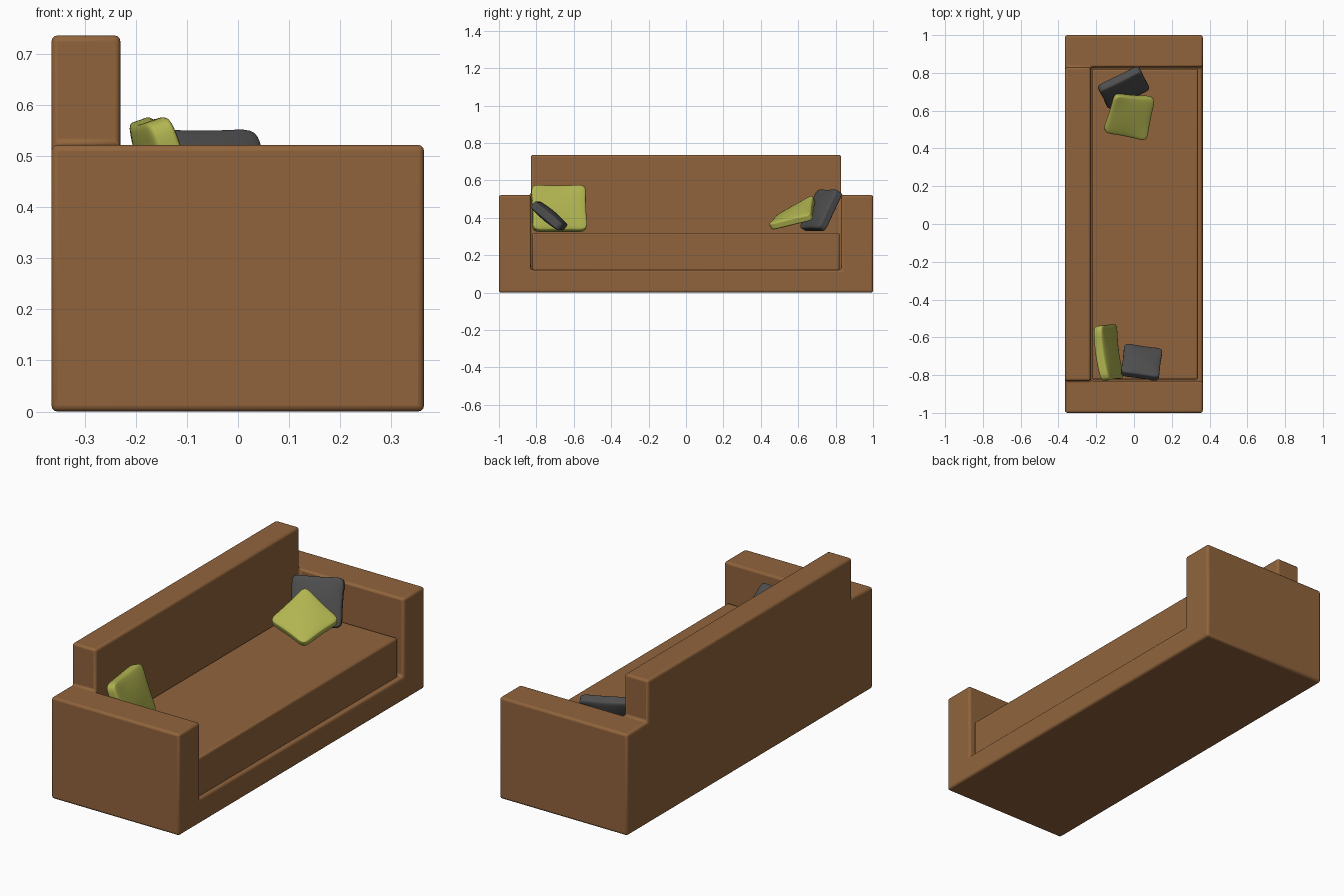
import bpy, bmesh, math
from mathutils import Vector

if "Cube" in bpy.data.objects:
    bpy.data.objects.remove(bpy.data.objects["Cube"])


def material(name, rgb):
    m = bpy.data.materials.new(name)
    m.diffuse_color = (*rgb, 1)
    m.use_nodes = True
    m.node_tree.nodes["Principled BSDF"].inputs["Base Color"].default_value = m.diffuse_color
    return m


brown = material("brown fabric", (0.28, 0.127, 0.045))
green = material("green fabric", (0.44, 0.46, 0.08))
grey = material("dark grey fabric", (0.075, 0.075, 0.077))


def make_object(name, bm, mat):
    bmesh.ops.recalc_face_normals(bm, faces=bm.faces)
    me = bpy.data.meshes.new(name)
    bm.to_mesh(me)
    bm.free()
    me.materials.append(mat)
    ob = bpy.data.objects.new(name, me)
    bpy.context.collection.objects.link(ob)
    for o in bpy.context.selected_objects:
        o.select_set(False)
    ob.select_set(True)
    bpy.context.view_layer.objects.active = ob
    return ob


def soften(ob, width):
    b = ob.modifiers.new("soft edges", 'BEVEL')
    b.width, b.segments = width, 3
    b.limit_method, b.angle_limit = 'ANGLE', math.radians(40)
    bpy.ops.object.shade_smooth_by_angle(angle=math.radians(40))


def add_box(bm, x, y, z):
    verts = bmesh.ops.create_cube(bm, size=1)["verts"]
    for v in verts:
        v.co = [(a + b) / 2 + c * (b - a) for c, (a, b) in zip(v.co, (x, y, z))]
    return verts


# Sofa body: one shell of stacked cells (arms, back and base), inner walls removed
XS, YS, ZS = (-0.365, -0.23, 0.364), (-1, -0.83, 0.83, 1), (0, 0.122, 0.522, 0.736)
bm = bmesh.new()
for i in range(2):
    for j in range(3):
        layers = 2 if j != 1 else (3 if i == 0 else 1)
        for k in range(layers):
            add_box(bm, XS[i:i + 2], YS[j:j + 2], ZS[k:k + 2])
bmesh.ops.remove_doubles(bm, verts=bm.verts, dist=1e-4)
seen = {}
for f in bm.faces:
    seen.setdefault(frozenset(v.index for v in f.verts), []).append(f)
bm.verts.index_update()
seen = {}
for f in bm.faces:
    seen.setdefault(tuple(round(c, 4) for c in f.calc_center_median()), []).append(f)
# neighbouring cells share walls: merged ones lie between two filled cells
def filled(p):
    if abs(p[1]) > 1 or not (XS[0] < p[0] < XS[2]) or p[2] < 0:
        return False
    if abs(p[1]) > 0.83:
        return p[2] < ZS[2]
    return p[2] < (ZS[3] if p[0] < XS[1] else ZS[1])


inner = []
for faces in seen.values():
    f = faces[0]
    c, n = f.calc_center_median(), f.normal * 0.01
    if filled(c + n) and filled(c - n):
        inner += faces
    else:
        inner += faces[1:]
bmesh.ops.delete(bm, geom=inner, context='FACES')
bmesh.ops.recalc_face_normals(bm, faces=bm.faces)
bmesh.ops.dissolve_limit(bm, angle_limit=0.02, verts=bm.verts, edges=bm.edges)
soften(make_object("sofa_body", bm, brown), 0.012)

# Long seat cushion
bm = bmesh.new()
add_box(bm, (-0.222, 0.338), (-0.823, 0.82), (0.115, 0.32))
soften(make_object("seat_cushion", bm, brown), 0.01)


# Throw pillows: subdivided slab, puffed in the middle, pinched at the sides
def pillow(name, mat, centre, side, up, thick, twist=0.0, bend=0.0):
    c, s, u = Vector(centre), Vector(side), Vector(up)
    n = s.cross(u).normalized()
    bm = bmesh.new()
    bmesh.ops.create_cube(bm, size=2)
    bmesh.ops.subdivide_edges(bm, edges=bm.edges[:], cuts=3, use_grid_fill=True)
    for v in bm.verts:
        a, b, h = v.co
        puff = 0.62 + 0.38 * (1 - a * a) * (1 - b * b)
        pa, pb = a * (0.96 + 0.05 * b * b), b * (0.96 + 0.05 * a * a)
        off = h * puff * thick / 2 + twist * a * b + bend * (a * a - 0.5)
        v.co = c + s * pa / 2 + u * pb / 2 + n * off
    ob = make_object(name, bm, mat)
    ob.modifiers.new("smooth", 'SUBSURF').levels = 2
    ob.modifiers[0].render_levels = 2
    bpy.ops.object.shade_smooth()


pillow("green_pillow_left", green, (-0.137, -0.68, 0.45),
       (-0.04, 0.295, 0), (-0.085, -0.01, 0.245), 0.085, bend=0.012)
pillow("grey_pillow_left", grey, (0.04, -0.732, 0.41),
       (0.205, -0.03, 0), (-0.02, -0.155, 0.13), 0.075)
pillow("grey_pillow_right", grey, (-0.055, 0.722, 0.44),
       (0.225, 0.11, 0), (-0.05, 0.1, 0.212), 0.08)
pillow("green_pillow_right", green, (-0.022, 0.573, 0.415),
       (0.22, -0.03, -0.08), (0.055, 0.215, 0.085), 0.068, twist=-0.018)
